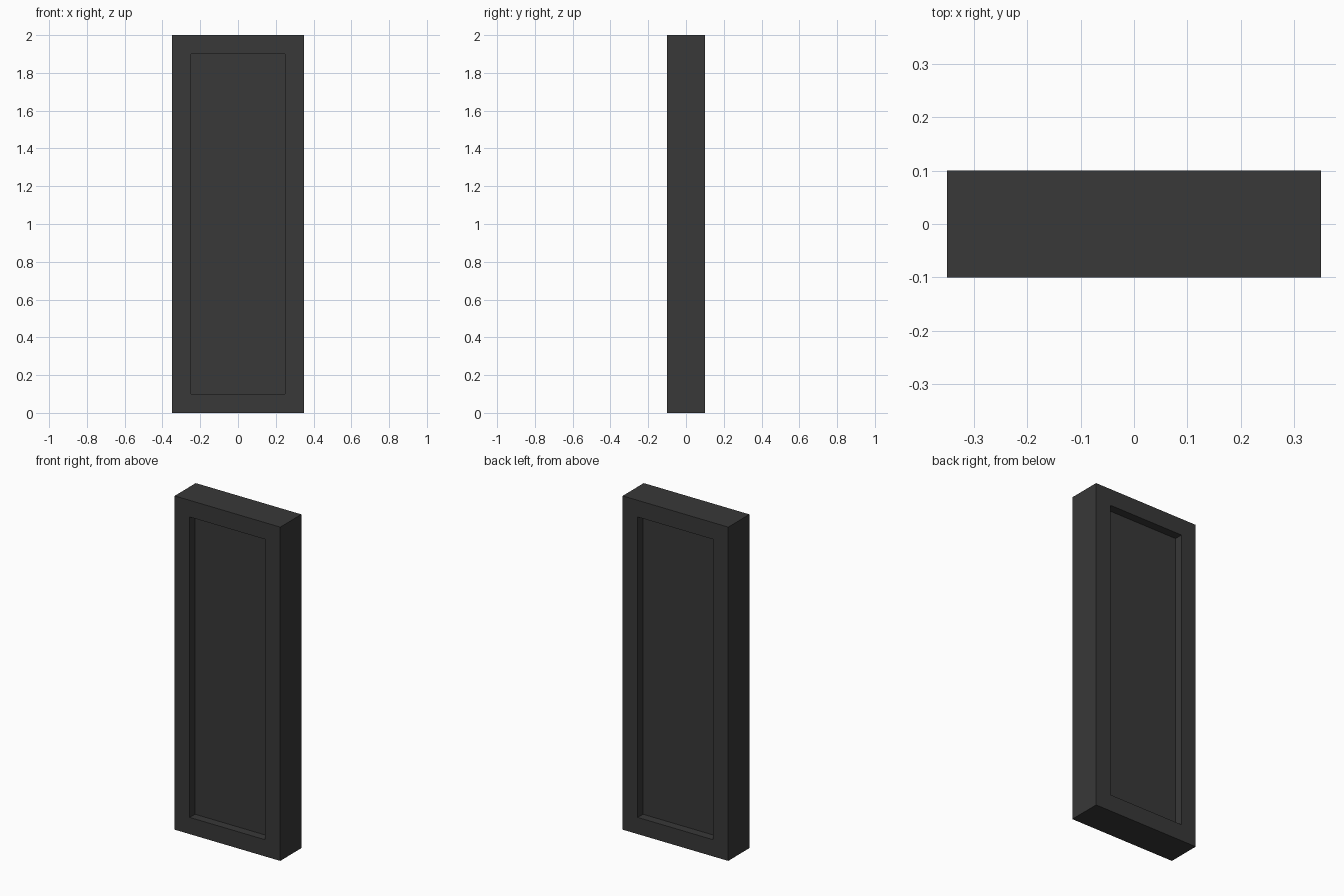
import bpy
import bmesh
from mathutils import Matrix, Vector

if "Cube" in bpy.data.objects:
    bpy.data.objects.remove(bpy.data.objects["Cube"])

WIDTH, DEPTH, HEIGHT = 0.70, 0.20, 2.0
BORDER, RECESS = 0.10, 0.05

# Solid slab standing on the floor
bm = bmesh.new()
bmesh.ops.create_cube(bm, size=1.0, matrix=Matrix.Translation((0, 0, HEIGHT / 2))
                      @ Matrix.Diagonal((WIDTH, DEPTH, HEIGHT, 1)))
bm.normal_update()

# Rectangular recess on the front and back
for side in (-1, 1):
    face = next(f for f in bm.faces if f.normal.y * side > 0.9)
    bmesh.ops.inset_individual(bm, faces=[face], thickness=BORDER, use_even_offset=True)
    panel = bmesh.ops.extrude_discrete_faces(bm, faces=[face])["faces"][0]
    bmesh.ops.translate(bm, verts=panel.verts, vec=Vector((0, -side * RECESS, 0)))
    bm.normal_update()

bmesh.ops.recalc_face_normals(bm, faces=bm.faces[:])
mesh = bpy.data.meshes.new("recessed_panel")
bm.to_mesh(mesh)
bm.free()

# Dark finish
mat = bpy.data.materials.new("dark_grey")
mat.diffuse_color = (0.04, 0.04, 0.04, 1)
mat.use_nodes = True
mat.node_tree.nodes["Principled BSDF"].inputs["Base Color"].default_value = mat.diffuse_color
mesh.materials.append(mat)
bpy.context.collection.objects.link(bpy.data.objects.new("recessed_panel", mesh))
